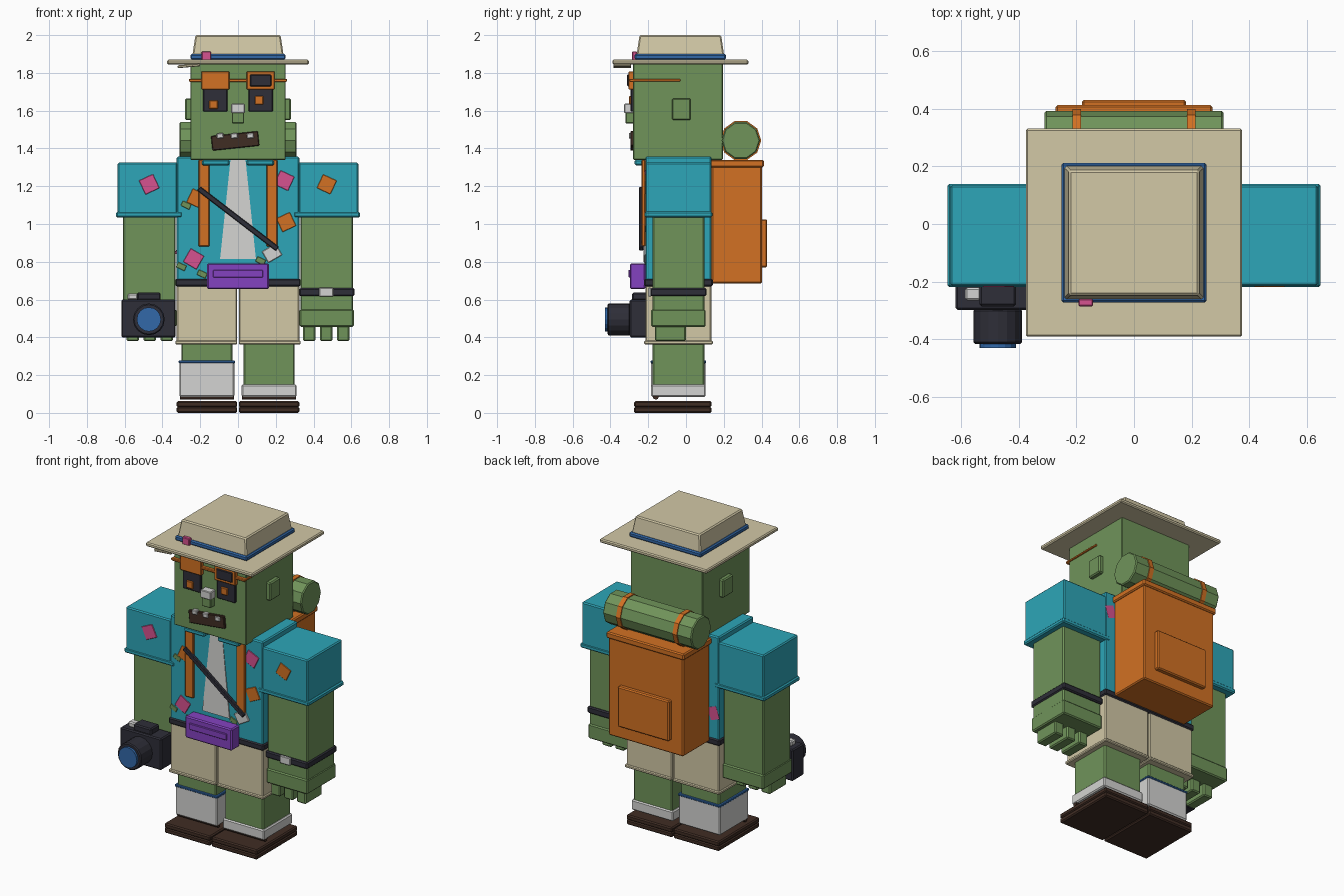
import bpy, bmesh
from math import radians
from mathutils import Matrix, Vector

default_cube = bpy.data.objects.get("Cube")
if default_cube:
    bpy.data.objects.remove(default_cube)


def material(name, hex_colour):
    mat = bpy.data.materials.new(name)
    mat.use_nodes = True
    linear = [((c / 255 + .055) / 1.055) ** 2.4 for c in bytes.fromhex(hex_colour)]
    mat.diffuse_color = (*linear, 1)
    shader = mat.node_tree.nodes["Principled BSDF"]
    shader.inputs["Base Color"].default_value = mat.diffuse_color
    return mat


GREEN = material("skin green", "70945a")
TEAL = material("shirt teal", "2da6b8")
TAN = material("khaki tan", "d2c8a6")
ORANGE = material("pack orange", "d27123")
DARK = material("charcoal", "2e2e38")
WHITE = material("off white", "d4d4d2")
BROWN = material("dark brown", "402d24")
BLUE = material("band blue", "3268a8")
PURPLE = material("pouch purple", "8442c0")
PINK = material("flower pink", "d65290")


def finish(name, bm, location, mat, bevel):
    mesh = bpy.data.meshes.new(name)
    bm.to_mesh(mesh)
    bm.free()
    mesh.materials.append(mat)
    part = bpy.data.objects.new(name, mesh)
    part.location = location
    bpy.context.collection.objects.link(part)
    if bevel:
        edge = part.modifiers.new("edge", "BEVEL")
        edge.width, edge.segments = bevel, 1
        edge.limit_method, edge.angle_limit = "ANGLE", radians(50)


def box(name, x, y, z, mat, tilt=0, top=1, bevel=.007):
    """Box between (min, max) ranges; tilt turns it about y, top narrows its upper face."""
    ranges = (x, y, z)
    size = Vector([abs(b - a) for a, b in ranges])
    centre = Vector([(a + b) / 2 for a, b in ranges])
    bm = bmesh.new()
    bmesh.ops.create_cube(bm, size=1)
    for vert in bm.verts:
        if vert.co.z > 0:
            vert.co.xy *= top
        vert.co *= size
    bmesh.ops.rotate(bm, verts=bm.verts, matrix=Matrix.Rotation(radians(tilt), 3, "Y"))
    finish(name, bm, centre, mat, min(bevel, min(size) / 4))


def pair(name, x, y, z, mat):
    """The same box on the left and the right."""
    box("left_" + name, x, y, z, mat)
    box("right_" + name, [-value for value in x], y, z, mat)


def rod(name, centre, radius, length, axis, mat, sides, bevel=0):
    bm = bmesh.new()
    bmesh.ops.create_cone(bm, cap_ends=True, segments=sides, radius1=radius,
                          radius2=radius, depth=length)
    turn = Vector((0, 0, 1)).rotation_difference(axis).to_matrix()
    bmesh.ops.rotate(bm, verts=bm.verts, matrix=turn)
    finish(name, bm, centre, mat, bevel)


def wide(width):
    return -width / 2, width / 2


def around(middle, width):
    return middle - width / 2, middle + width / 2


def grow(extent, amount=.007):
    low, high = sorted(extent)
    return low - amount, high + amount


def plate(name, x, z, width, height, surface, depth, mat, tilt=0):
    """Flat piece standing out by depth from a front-facing surface."""
    box(name, around(x, width), (surface - depth, surface + .005),
        around(z, height), mat, tilt, bevel=.004)


# Shared extents of the body
X_AXIS, Y_AXIS = Vector((1, 0, 0)), Vector((0, 1, 0))
FACE, CHEST, BACK = -.28, -.215, .135
TORSO_X, TORSO_Y = wide(.65), (CHEST, BACK)
ARM_X, LIMB_Y = (.33, .61), (-.177, .097)
LEG_X, SHORT_X = (.03, .3), (.004, .325)
BRIM_TOP, NECK, WAIST = 1.87, 1.34, .69

# Hat
hat_x, hat_y = wide(.49), (-.265, .205)
box("hat_brim", wide(.75), (-.39, .33), (BRIM_TOP - .025, BRIM_TOP), TAN)
box("hat_brim_flap", (-.32, -.2), (-.385, -.29), (1.83, 1.845), TAN, tilt=-5)
box("hat_crown", hat_x, hat_y, (BRIM_TOP, 2), TAN, top=.92)
box("hat_band", grow(hat_x), grow(hat_y), (BRIM_TOP, 1.9), BLUE)
plate("hat_flower", -.167, 1.89, .05, .047, hat_y[0], .02, PINK)

# Head and face
box("head", wide(.505), (FACE, .195), (NECK, BRIM_TOP - .02), GREEN, bevel=.004)
pair("ear", (.245, .28), (-.075, .025), (1.55, 1.665), GREEN)
plate("nose", 0, 1.58, .064, .095, FACE, .04, GREEN)
plate("nose_cream", 0, 1.612, .072, .05, FACE, .047, WHITE)
plate("mouth", -.015, 1.44, .25, .078, FACE, .015, BROWN, tilt=-6)
for x in (-.095, -.02, .065):
    plate("tooth", x, 1.467, .036, .028, FACE, .023, WHITE, tilt=-6)
for side in (-1, 1):
    plate("eye_socket", side * .12, 1.655, .128, .12, FACE, .013, DARK)
    plate("glasses_frame", side * .12, 1.76, .148, .096, FACE, .025, ORANGE)
plate("right_pupil", -.13, 1.632, .046, .046, FACE, .022, ORANGE)
plate("left_pupil", .112, 1.655, .046, .046, FACE, .022, ORANGE)
plate("glasses_lens", .12, 1.76, .113, .062, FACE, .032, DARK)
plate("glasses_bar", 0, 1.76, .516, .017, FACE, .02, ORANGE)
pair("glasses_temple", (.248, .26), (FACE - .02, -.03), (1.755, 1.768), ORANGE)

# Shirt, belt and shorts
box("shirt", TORSO_X, TORSO_Y, (WAIST, NECK + .017), TEAL)
pair("collar", (.045, .19), (-.272, CHEST), (1.31, NECK), TEAL)
box("undershirt", wide(.19), (CHEST - .007, CHEST + .01), (.815, NECK), WHITE,
    top=.42, bevel=0)
box("belt", grow(TORSO_X), grow(TORSO_Y), around(WAIST, .04), DARK)
pair("shorts_leg", SHORT_X, TORSO_Y, (.365, WAIST), TAN)
pair("shorts_hem", (SHORT_X[0], .332), grow(TORSO_Y), (.362, .382), TAN)

# Things worn on the front
pair("pack_strap", (.15, .21), (CHEST - .02, CHEST), (.88, NECK), ORANGE)
plate("camera_strap", 0, 1.028, .525, .028, CHEST - .015, .018, DARK, tilt=37.5)
box("waist_pouch", wide(.327), (-.297, CHEST), (.655, .792), PURPLE)
plate("pouch_zip", 0, .737, .264, .04, -.297, .008, PURPLE)

# Shirt pattern
for x, z, tilt in ((-.47, 1.21, -25), (.245, 1.23, 25), (-.235, .815, 30)):
    plate("flower", x, z, .082, .082, CHEST, .004, PINK, tilt)
for x, z, tilt in ((.47, 1.21, 25), (.255, 1.01, -25), (-.22, 1.135, 25)):
    plate("blossom", x, z, .08, .08, CHEST, .004, ORANGE, tilt)
for x, z in ((-.275, 1.1), (-.3, .775), (.12, .805), (-.19, .735)):
    plate("leaf", x, z, .05, .03, CHEST, .004, GREEN, tilt=25)
plate("pale_blossom", .18, .845, .085, .07, CHEST, .009, WHITE, tilt=-30)
for x, z in ((-.29, .87), (.29, 1.23)):
    plate("back_flower", x, z, .065, .08, BACK, -.004, PINK, tilt=20)

# Arms and hands
pair("sleeve", (.32, .637), TORSO_Y, (1.04, 1.325), TEAL)
pair("sleeve_cuff", (.295, .646), grow(TORSO_Y, .004), around(1.05, .03), TEAL)
pair("arm", ARM_X, LIMB_Y, (.53, 1.05), GREEN)
pair("hand", grow(ARM_X, .004), grow(LIMB_Y), (.456, .548), GREEN)
for finger in range(3):
    pair("finger", around(.377 + finger * .09, .065), (-.165, 0), (.38, .47), GREEN)
box("watch_band", grow(ARM_X), grow(LIMB_Y, .012), (.618, .66), DARK)
plate("watch_face", .467, .639, .075, .048, LIMB_Y[0] - .012, .01, WHITE)

# Legs, uneven socks and sandals
pair("leg", LEG_X, LIMB_Y, (.09, .4), GREEN)
sock_x, sock_y = grow(LEG_X, .011), grow(LIMB_Y)
right_sock_x = [-x for x in sock_x]
box("left_sock", sock_x, sock_y, (.085, .15), WHITE)
box("right_sock", right_sock_x, sock_y, (.085, .27), WHITE)
box("sock_stripe", grow(right_sock_x, .003), grow(sock_y, .003), around(.27, .015), BLUE)
for side in (-1, 1):
    rod("sandal_strap", (side * .165, -.16, .086), .016, .285, X_AXIS, BROWN, sides=8)
for bottom in (0, .03):
    pair("sandal_sole", SHORT_X, (-.275, BACK), (bottom, bottom + .032), BROWN)

# Camera held in the right hand
lens_x, lens_z = -.472, .495
box("camera_body", (-.618, -.33), (-.298, -.185), (.4, .6), DARK)
box("camera_hump", around(lens_x, .125), (-.285, -.2), (.595, .637), DARK)
box("camera_button", (-.585, -.53), (-.265, -.22), (.598, .632), WHITE)
rod("camera_barrel", (lens_x, -.355, lens_z), .084, .12, Y_AXIS, DARK, sides=16, bevel=.006)
rod("camera_glass", (lens_x, -.42, lens_z), .064, .02, Y_AXIS, BLUE, sides=16)

# Backpack and bedroll
pack_x, pack_y = wide(.524), (BACK, .402)
box("backpack", pack_x, pack_y, (.685, 1.31), ORANGE)
box("backpack_flap", grow(pack_x, .01), grow(pack_y, .01), (1.3, NECK), ORANGE)
box("backpack_pocket", wide(.36), (.395, .43), (.77, 1.025), ORANGE)
rod("bedroll", (0, .29, 1.442), .102, .62, X_AXIS, GREEN, sides=10, bevel=.006)
for side in (-1, 1):
    rod("bedroll_strap", (side * .198, .29, 1.442), .108, .03, X_AXIS, ORANGE, sides=10)
